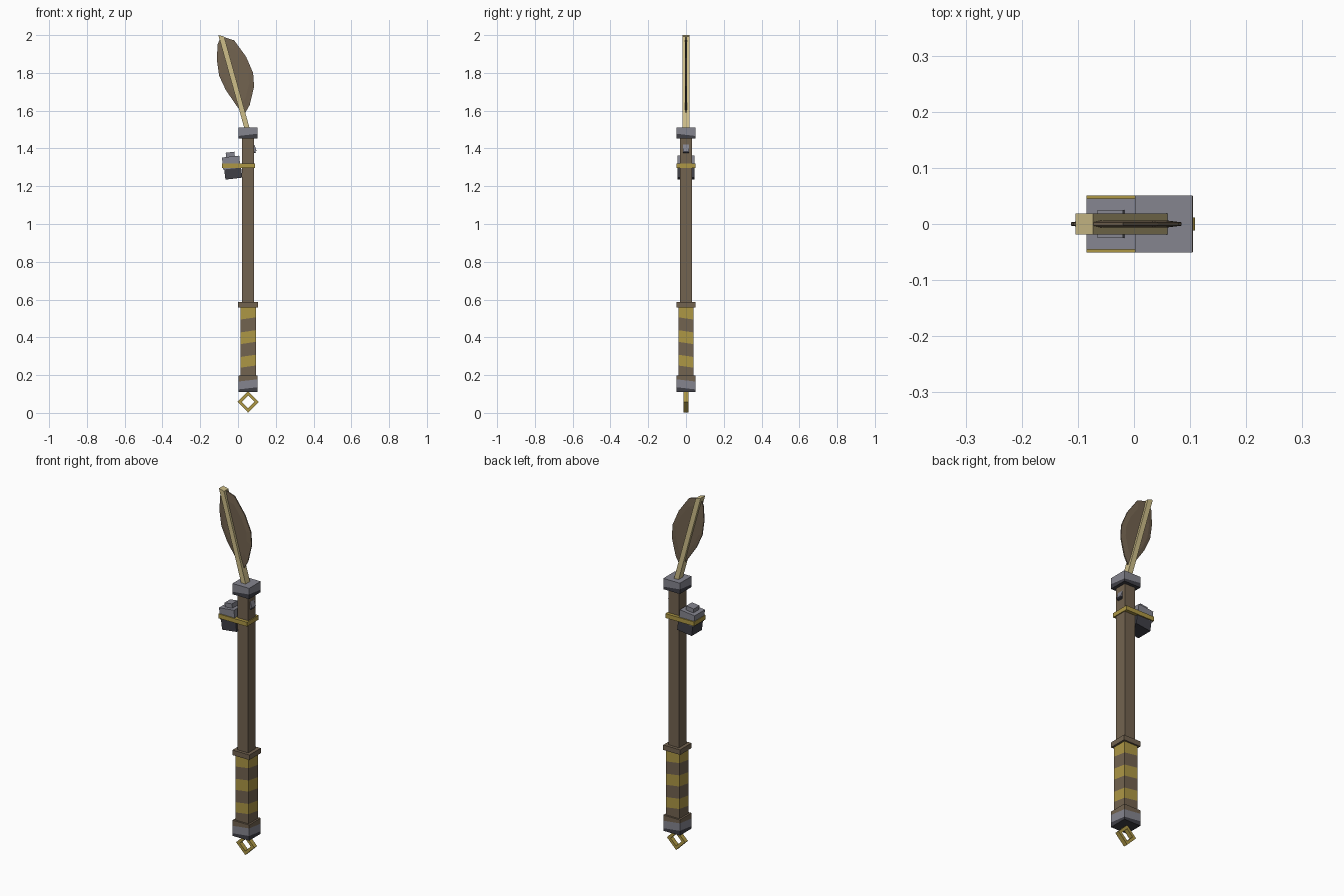
import bpy, bmesh, math
from mathutils import Matrix, Vector

cube = bpy.data.objects.get("Cube")
if cube:
    bpy.data.objects.remove(cube)


def material(name, rgb):
    m = bpy.data.materials.new(name)
    m.use_nodes = True
    m.diffuse_color = (*rgb, 1)
    m.node_tree.nodes["Principled BSDF"].inputs["Base Color"].default_value = (*rgb, 1)
    return m


WOOD = material("brown wood", (0.17, 0.125, 0.08))
GOLD = material("gold", (0.42, 0.31, 0.06))
CREAM = material("pale cream", (0.61, 0.51, 0.25))
STEEL = material("grey metal", (0.235, 0.235, 0.275))
DARK = material("dark metal", (0.05, 0.05, 0.062))

AXIS = 0.053  # x of the staff's centre line


def finish(name, bm, mats):
    bmesh.ops.recalc_face_normals(bm, faces=bm.faces)
    mesh = bpy.data.meshes.new(name)
    bm.to_mesh(mesh)
    bm.free()
    for m in mats:
        mesh.materials.append(m)
    ob = bpy.data.objects.new(name, mesh)
    bpy.context.collection.objects.link(ob)
    return ob


def box(name, centre, size, mat, tilt=0):
    """Box turned about the y axis by tilt degrees."""
    bm = bmesh.new()
    bmesh.ops.create_cube(bm, size=1)
    turn = Matrix.Rotation(math.radians(tilt), 4, 'Y')
    bm.transform(Matrix.Translation(centre) @ turn @ Matrix.Diagonal((*size, 1)))
    return finish(name, bm, [mat])


def banded_column(name, half, levels, mats, wave=0.006):
    """Square column with one colour per band; inner borders zigzag."""
    bm = bmesh.new()
    rings = []
    for i, z in enumerate(levels):
        w = wave if 0 < i < len(levels) - 1 else 0
        rings.append([bm.verts.new((AXIS + sx * half, sy * half, z + sx * sy * -w))
                      for sx, sy in ((-1, -1), (1, -1), (1, 1), (-1, 1))])
    palette = list(dict.fromkeys(mats))
    for lo, hi, m in zip(rings, rings[1:], mats):
        for k in range(4):
            n = (k + 1) % 4
            f = bm.faces.new((lo[k], lo[n], hi[n], hi[k]))
            f.material_index = palette.index(m)
    bm.faces.new(rings[0]).material_index = palette.index(mats[0])
    bm.faces.new(rings[-1]).material_index = palette.index(mats[-1])
    return finish(name, bm, palette)


# Staff
box("shaft", (AXIS, 0, 1.02), (0.066, 0.066, 0.9), WOOD)
box("grip_collar", (AXIS, 0, 0.572), (0.104, 0.1, 0.028), WOOD)
banded_column("striped_grip", 0.041,
              [0.18, 0.245, 0.302, 0.37, 0.432, 0.5, 0.56],
              [WOOD, GOLD] * 3)
banded_column("bottom_cap", 0.051, [0.11, 0.13, 0.172, 0.197], [DARK, STEEL, WOOD])
banded_column("top_cap", 0.051, [1.452, 1.472, 1.512], [DARK, STEEL])

# Diamond ring under the bottom cap
bm = bmesh.new()
loops = {}
for y in (-0.012, 0.012):
    for r in (0.056, 0.034):
        loops[y, r] = [bm.verts.new((AXIS + r * math.cos(a), y, 0.058 + r * math.sin(a)))
                       for a in (math.pi / 2 * k for k in range(4))]
order = [(-0.012, 0.056), (0.012, 0.056), (0.012, 0.034), (-0.012, 0.034)]
for a, b in zip(order, order[1:] + order[:1]):
    for k in range(4):
        n = (k + 1) % 4
        bm.faces.new((loops[a][k], loops[a][n], loops[b][n], loops[b][k]))
finish("hanging_ring", bm, [GOLD])

# Quill spine, a slanted bar with a level top
bm = bmesh.new()
corners = [(0.034, 1.505), (0.062, 1.505), (-0.073, 1.992), (-0.104, 2.0)]
front = bm.faces.new([bm.verts.new((x, -0.019, z)) for x, z in corners])
out = bmesh.ops.extrude_face_region(bm, geom=[front])
bmesh.ops.translate(bm, vec=(0, 0.038, 0),
                    verts=[v for v in out["geom"] if isinstance(v, bmesh.types.BMVert)])
finish("feather_quill", bm, [CREAM])

# Feather vane, thickest along the spine and thin at the rim
outline = [(-0.09, 1.995), (-0.02, 1.972), (0.043, 1.885), (0.08, 1.8), (0.085, 1.727),
           (0.062, 1.63), (0.038, 1.588), (0, 1.615), (-0.065, 1.71), (-0.1, 1.785),
           (-0.112, 1.87), (-0.108, 1.95)]
bm = bmesh.new()
middle = Vector((-0.022, 0, 1.79))
sides = []
for s in (-1, 1):
    rim = [bm.verts.new((x, s * 0.003, z)) for x, z in outline]
    inner = [bm.verts.new(middle.lerp(v.co, 0.75) + Vector((0, s * 0.004, 0))) for v in rim]
    bm.faces.new(inner)
    sides.append(rim)
    for k in range(len(rim)):
        n = (k + 1) % len(rim)
        bm.faces.new((rim[k], rim[n], inner[n], inner[k]))
for k in range(len(outline)):
    n = (k + 1) % len(outline)
    bm.faces.new((sides[0][k], sides[0][n], sides[1][n], sides[1][k]))
finish("feather_vane", bm, [WOOD])

# Tilted side block, strapped to the shaft
box("block_upper", (-0.036, 0, 1.325), (0.092, 0.09, 0.064), STEEL, -6)
box("block_lower", (-0.026, 0, 1.275), (0.09, 0.09, 0.07), DARK, -7)
box("block_knob", (-0.04, 0, 1.36), (0.046, 0.05, 0.04), STEEL, -7)
box("gold_strap", (0.003, 0, 1.308), (0.176, 0.102, 0.024), GOLD)

# Small peg on the other side of the shaft
box("peg", (0.082, 0, 1.4), (0.022, 0.034, 0.034), STEEL, -18)
box("peg_base", (0.084, 0, 1.38), (0.02, 0.034, 0.01), DARK, -18)
